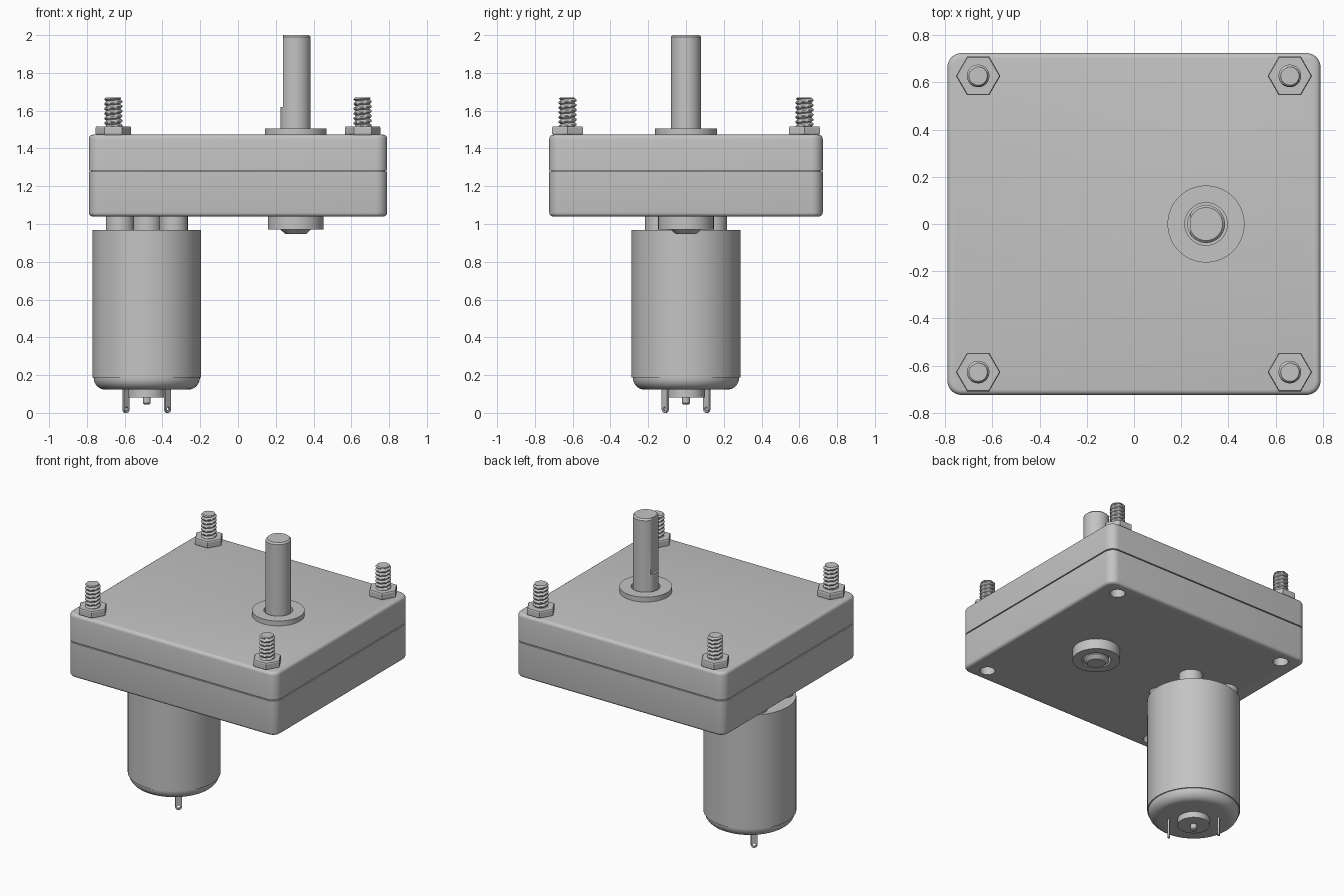
import bpy, bmesh, math
from mathutils import Matrix, Vector

cube = bpy.data.objects.get("Cube")
if cube:
    bpy.data.objects.remove(cube, do_unlink=True)

GREY = (0.55, 0.55, 0.55, 1)
metal = bpy.data.materials.new("light grey metal")
metal.use_nodes = True
metal.diffuse_color = GREY
metal.node_tree.nodes["Principled BSDF"].inputs["Base Color"].default_value = GREY


def make(name, bm, loc=(0, 0, 0), smooth=True):
    bmesh.ops.recalc_face_normals(bm, faces=bm.faces)
    mesh = bpy.data.meshes.new(name)
    bm.to_mesh(mesh)
    bm.free()
    mesh.materials.append(metal)
    ob = bpy.data.objects.new(name, mesh)
    ob.location = loc
    bpy.context.collection.objects.link(ob)
    if smooth:
        shade(ob)
    return ob


def shade(ob):
    bpy.ops.object.select_all(action='DESELECT')
    ob.select_set(True)
    bpy.context.view_layer.objects.active = ob
    bpy.ops.object.shade_smooth_by_angle(angle=math.radians(30))


def skin(bm, rings, closed=False):
    """Join rings of vertices; cap the ends unless the rings form a loop."""
    n = len(rings[0])
    pairs = list(zip(rings, rings[1:])) + ([(rings[-1], rings[0])] if closed else [])
    for a, b in pairs:
        for i in range(n):
            j = (i + 1) % n
            bm.faces.new((a[i], a[j], b[j], b[i]))
    if not closed:
        bm.faces.new(rings[0])
        bm.faces.new(rings[-1])


def lathe_bm(profile, n=64, closed=False):
    bm = bmesh.new()
    rings = [[bm.verts.new((r * math.cos(t), r * math.sin(t), z))
              for t in (math.tau * i / n for i in range(n))] for r, z in profile]
    skin(bm, rings, closed)
    return bm


def lathe(name, profile, x, y=0, n=64, closed=False):
    return make(name, lathe_bm(profile, n, closed), (x, y, 0), n > 6)


def plate(name, hx, hy, z0, z1, corner, fillet=0, fillet_top=True):
    bm = bmesh.new()
    bmesh.ops.create_cube(bm, size=1)
    for v in bm.verts:
        v.co = (v.co.x * 2 * hx, v.co.y * 2 * hy, z1 if v.co.z > 0 else z0)
    upright = [e for e in bm.edges if abs(e.verts[0].co.z - e.verts[1].co.z) > 0.01]
    bmesh.ops.bevel(bm, geom=upright, offset=corner, segments=8, profile=0.5, affect='EDGES')
    if fillet:
        z = z1 if fillet_top else z0
        rim = [e for e in bm.edges if all(abs(v.co.z - z) < 1e-4 for v in e.verts)]
        bmesh.ops.bevel(bm, geom=rim, offset=fillet, segments=4, profile=0.5, affect='EDGES')
    return make(name, bm)


def cut(target, cutters):
    for c in cutters:
        c.hide_render = True
        mod = target.modifiers.new("cut", 'BOOLEAN')
        mod.operation = 'DIFFERENCE'
        mod.solver = 'EXACT'
        mod.object = c
        bpy.context.view_layer.objects.active = target
        bpy.ops.object.modifier_apply(modifier=mod.name)
        bpy.data.objects.remove(c, do_unlink=True)


# Gearbox housing: two shells with a thin seam between them
BOLTS = [(sx * 0.66, sy * 0.627) for sx in (-1, 1) for sy in (-1, 1)]
HX, HY = 0.79, 0.724
lower = plate("lower_housing", HX, HY, 1.04, 1.277, 0.06, 0.02, False)
cut(lower, [lathe("hole_cutter", [(0.047, 1.0), (0.047, 1.2)], x, y, 32) for x, y in BOLTS])
shade(lower)
plate("upper_housing", HX, HY, 1.284, 1.473, 0.06, 0.022)
plate("seam_gasket", HX - 0.012, HY - 0.012, 1.27, 1.29, 0.05)


# Threaded studs with hex nuts at the corners
def stud(name, x, y):
    pitch, steps, n, z0, z1 = 0.0255, 8, 24, 1.47, 1.67
    count = round((z1 - z0) / pitch * steps)
    bm = bmesh.new()
    rings = []
    for k in range(count + 1):
        z = z0 + (z1 - z0) * k / count
        ring = []
        for i in range(n):
            phase = ((z - z0) / pitch - i / n) % 1
            r = 0.036 + 0.012 * min(1, 1.4 * abs(2 * phase - 1))
            r = min(r, 0.039 + (z1 - z))
            t = math.tau * i / n
            ring.append(bm.verts.new((r * math.cos(t), r * math.sin(t), z)))
        rings.append(ring)
    skin(bm, rings)
    make(name, bm, (x, y, 0))


for i, (x, y) in enumerate(BOLTS, 1):
    stud(f"threaded_stud_{i}", x, y)
    lathe(f"hex_nut_{i}", [(0.089, 1.47), (0.094, 1.478), (0.094, 1.51), (0.09, 1.516)], x, y, 6)

# Output shaft with a flat on its upper part, facing -x
SHAFT_X = 0.305
bm = lathe_bm([(0.056, 0.948), (0.08, 0.97), (0.08, 1.62), (0.08, 1.6205),
               (0.08, 1.99), (0.07, 2.0)])
for v in bm.verts:
    if v.co.z > 1.6202:
        v.co.x = max(v.co.x, -0.066)
make("output_shaft", bm, (SHAFT_X, 0, 0))


# Bearing collars above and below the housing
def collar(name, r, z0, z1):
    lathe(name, [(0.09, z0), (0.09, z1), (r, z1), (r, z0)], SHAFT_X, closed=True)


collar("upper_collar", 0.163, 1.45, 1.506)
collar("lower_collar", 0.147, 0.97, 1.06)

# Motor can and rounded end cap
MOTOR_X = -0.483
lathe("motor_can", [(0.288, 0.187), (0.288, 0.968)], MOTOR_X, n=96)
arc = [(0.219 + 0.062 * math.sin(a), 0.185 - 0.062 * math.cos(a))
       for a in (math.pi / 2 * i / 8 for i in range(9))]
lathe("motor_end_cap", arc + [(0.281, 0.2)], MOTOR_X, n=96)
lathe("rear_bearing", [(0.1, 0.082), (0.1, 0.14)], MOTOR_X)
lathe("rear_shaft_tip", [(0.014, 0.045), (0.021, 0.052), (0.021, 0.1)], MOTOR_X, n=32)

# Standoffs between motor and housing
lathe("front_bearing", [(0.08, 0.95), (0.08, 1.06)], MOTOR_X)
for sx in (-1, 1):
    for sy in (-1, 1):
        lathe("motor_standoff", [(0.075, 0.95), (0.075, 1.05)], MOTOR_X + sx * 0.142, sy * 0.142)


# Terminal tabs: rounded ends with an eyelet, set on a diagonal
def terminal(name, side):
    w, hole, thick, n = 0.021, 0.01, 0.012, 24
    bm = bmesh.new()
    rings = []
    for r, y in ((w, -thick / 2), (w, thick / 2), (hole, thick / 2), (hole, -thick / 2)):
        ring = []
        for i in range(n):
            t = math.tau * i / n
            z = r * math.sin(t)
            if r == w and i in range(1, n // 2):
                z = w                       # squared top joins the stem
                x = w * math.cos(t)
            else:
                x = r * math.cos(t)
            ring.append(bm.verts.new((x, y, z)))
        rings.append(ring)
    skin(bm, rings, closed=True)
    stem = Matrix.Translation((0, 0, 0.066)) @ Matrix.Diagonal((2 * w, thick, 0.106, 1))
    bmesh.ops.create_cube(bm, size=1, matrix=stem)
    bm.transform(Matrix.Rotation(math.pi / 4, 4, 'Z'))
    make(name, bm, Vector((MOTOR_X + side * 0.11, -side * 0.11, w)))


terminal("terminal_left", 1)
terminal("terminal_right", -1)
